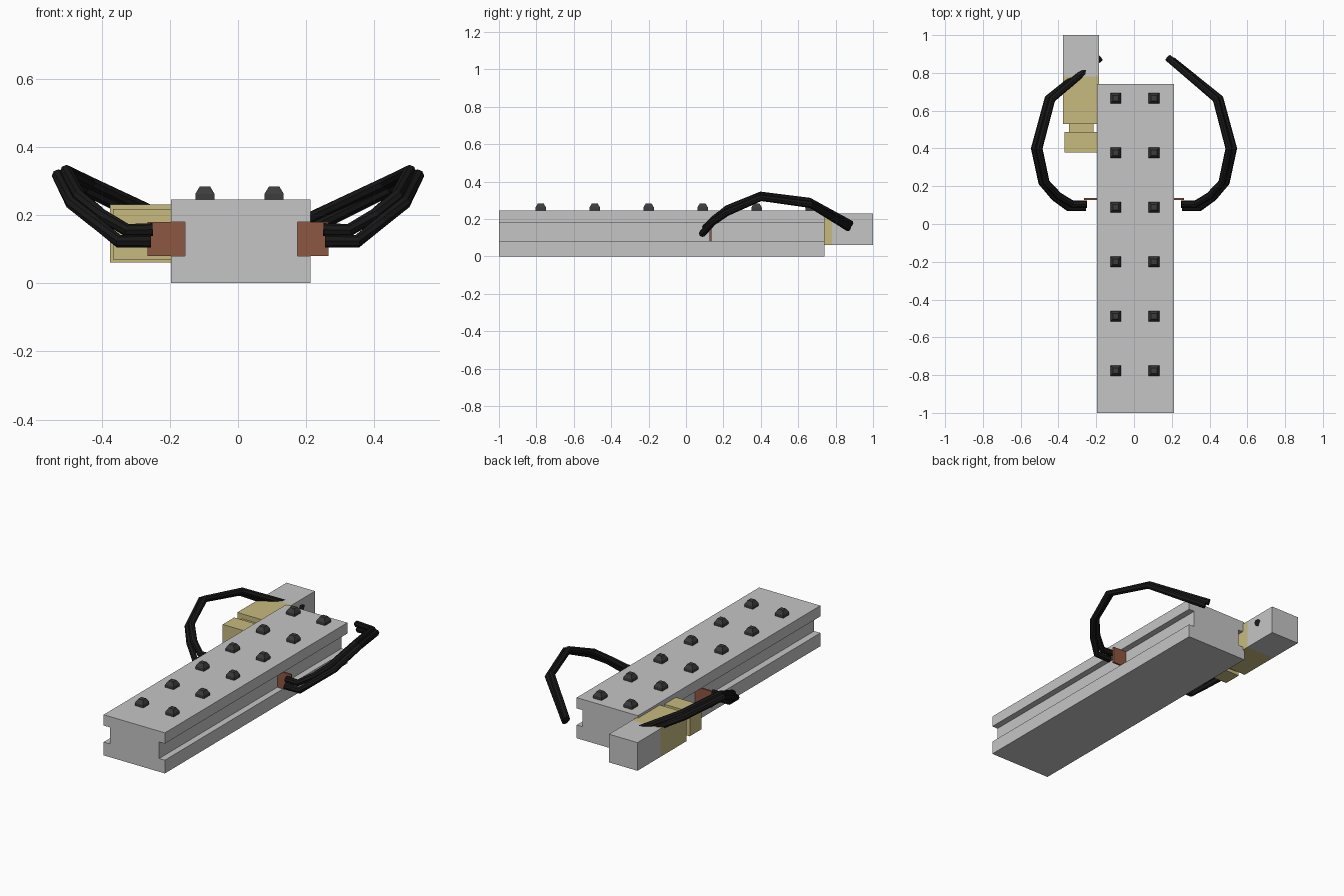
import bpy, bmesh, math
from mathutils import Vector

if "Cube" in bpy.data.objects:
    bpy.data.objects.remove(bpy.data.objects["Cube"])


def material(name, rgb):
    m = bpy.data.materials.new(name)
    m.diffuse_color = (*rgb, 1)
    m.use_nodes = True
    m.node_tree.nodes["Principled BSDF"].inputs["Base Color"].default_value = m.diffuse_color
    return m


GREY = material("light_grey", (0.56, 0.56, 0.56))
GOLD = material("pale_gold", (0.57, 0.49, 0.21))
COPPER = material("copper", (0.27, 0.095, 0.053))
BLACK = material("cable_black", (0.009, 0.009, 0.009))
DARK = material("bolt_grey", (0.045, 0.045, 0.047))


def finish(name, bm, mat):
    bmesh.ops.recalc_face_normals(bm, faces=bm.faces)
    me = bpy.data.meshes.new(name)
    bm.to_mesh(me)
    bm.free()
    me.materials.append(mat)
    ob = bpy.data.objects.new(name, me)
    bpy.context.collection.objects.link(ob)
    return ob


def box(name, lo, hi, mat):
    bm = bmesh.new()
    bmesh.ops.create_cube(bm, size=1)
    for v in bm.verts:
        v.co = [l + (c + 0.5) * (h - l) for c, l, h in zip(v.co, lo, hi)]
    return finish(name, bm, mat)


# Long rail: rectangular profile with a groove on each side
profile = [(-0.197, 0), (0.212, 0), (0.212, 0.08), (0.174, 0.08), (0.174, 0.18),
           (0.212, 0.18), (0.212, 0.245), (-0.197, 0.245), (-0.197, 0.18),
           (-0.155, 0.18), (-0.155, 0.08), (-0.197, 0.08)]
bm = bmesh.new()
face = bm.faces.new([bm.verts.new((x, -1, z)) for x, z in profile])
ext = bmesh.ops.extrude_face_region(bm, geom=[face])
bmesh.ops.translate(bm, vec=(0, 1.74, 0),
                    verts=[g for g in ext["geom"] if isinstance(g, bmesh.types.BMVert)])
finish("rail_body", bm, GREY)

# Two rows of square bolts: straight base, tapered head
for i in range(6):
    for x in (-0.097, 0.106):
        bm = bmesh.new()
        rings = []
        for z, h in ((0.243, 0.028), (0.262, 0.028), (0.284, 0.015)):
            rings.append([bm.verts.new((x + sx * h, 0.666 - i * 0.2885 + sy * h, z))
                          for sx, sy in ((-1, -1), (1, -1), (1, 1), (-1, 1))])
        bm.faces.new(rings[0])
        bm.faces.new(rings[2])
        for a, b in zip(rings, rings[1:]):
            for k in range(4):
                bm.faces.new((a[k], a[(k + 1) % 4], b[(k + 1) % 4], b[k]))
        finish("bolt", bm, DARK)

# Side motor: end block, main block, neck and front block
box("motor_end", (-0.376, 0.78, 0.06), (-0.186, 1.0, 0.23), GREY)
box("motor_body", (-0.376, 0.53, 0.06), (-0.186, 0.78, 0.23), GOLD)
box("motor_neck", (-0.345, 0.48, 0.09), (-0.215, 0.54, 0.2), GOLD)
box("motor_front", (-0.367, 0.378, 0.07), (-0.188, 0.488, 0.218), GOLD)

# Copper terminals set in the grooves
box("terminal_left", (-0.265, 0.126, 0.08), (-0.153, 0.137, 0.18), COPPER)
box("terminal_right", (0.172, 0.126, 0.08), (0.265, 0.137, 0.18), COPPER)

# Twin cables looping from each terminal to the back
STRANDS = [
    [(0.25, 0.105, 0.157), (0.325, 0.105, 0.155), (0.40, 0.15, 0.20),
     (0.465, 0.22, 0.255), (0.503, 0.40, 0.328), (0.435, 0.66, 0.295), (0.18, 0.88, 0.175)],
    [(0.255, 0.088, 0.123), (0.35, 0.088, 0.123), (0.42, 0.14, 0.18),
     (0.488, 0.22, 0.235), (0.527, 0.40, 0.315), (0.455, 0.665, 0.278), (0.20, 0.868, 0.152)],
]


def cable(name, pts, radius=0.019, sides=8):
    pts = [Vector(p) for p in pts]
    bm = bmesh.new()
    rings = []
    for i, p in enumerate(pts):
        a = (p - pts[i - 1]).normalized() if i else Vector()
        b = (pts[i + 1] - p).normalized() if i < len(pts) - 1 else Vector()
        t = (a + b).normalized()
        u = t.cross(Vector((0, 0, 1))).normalized()
        w = u.cross(t)
        rings.append([bm.verts.new(p + radius * (u * math.cos(k * math.tau / sides)
                                                 + w * math.sin(k * math.tau / sides)))
                      for k in range(sides)])
    for r, s in zip(rings, rings[1:]):
        for k in range(sides):
            n = (k + 1) % sides
            bm.faces.new((r[k], r[n], s[n], s[k]))
    bm.faces.new(rings[0])
    bm.faces.new(rings[-1])
    return finish(name, bm, BLACK)


for side, label in ((1, "right"), (-1, "left")):
    for pts in STRANDS:
        cable("cable_" + label, [(side * x, y, z) for x, y, z in pts])
